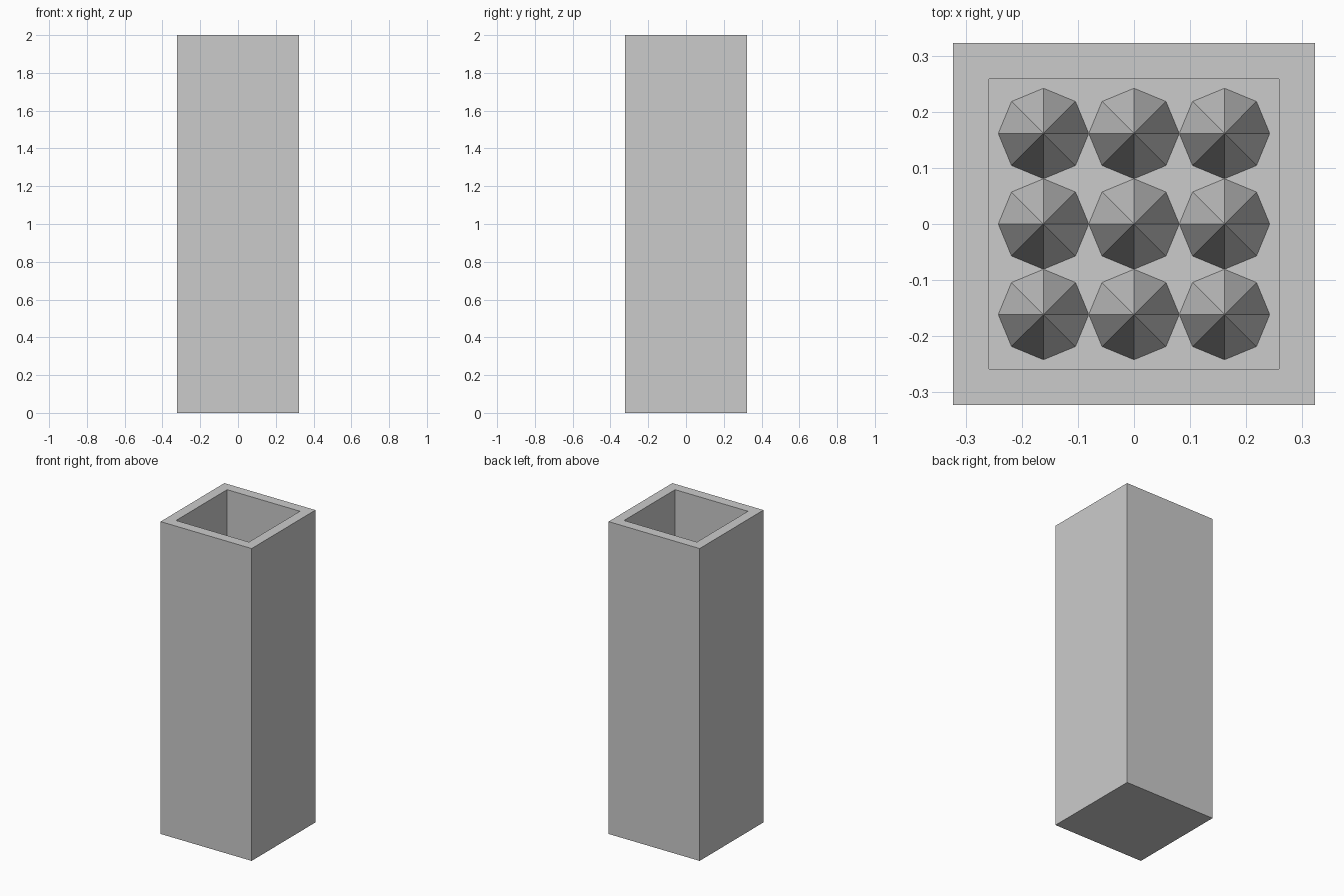
import bpy, bmesh
from mathutils import Matrix

if "Cube" in bpy.data.objects:
    bpy.data.objects.remove(bpy.data.objects["Cube"])

U = 2 / 3.1           # outer width; walls and floor are a tenth of it
H = 2.0
WALL = 0.1 * U
FLOOR = 0.1 * U
SPIKE_H = 0.46 * U
SPIKE_R = 0.125 * U


def make_object(name, bm):
    bmesh.ops.recalc_face_normals(bm, faces=bm.faces)
    mesh = bpy.data.meshes.new(name)
    bm.to_mesh(mesh)
    bm.free()
    obj = bpy.data.objects.new(name, mesh)
    bpy.context.collection.objects.link(obj)
    return obj


# Open-topped square shaft: inset the top face and push it down to the floor
bm = bmesh.new()
bmesh.ops.create_cube(bm, size=1, matrix=Matrix.Translation((0, 0, H / 2)) @ Matrix.Diagonal((U, U, H, 1)))
bm.faces.ensure_lookup_table()
top = max(bm.faces, key=lambda f: f.calc_center_median().z)
bmesh.ops.inset_region(bm, faces=[top], thickness=WALL, use_even_offset=True)
well = bmesh.ops.extrude_discrete_faces(bm, faces=[top])["faces"][0]
bmesh.ops.translate(bm, verts=well.verts, vec=(0, 0, FLOOR - H))
make_object("pit_shaft", bm)

# Three by three grid of eight-sided spikes standing on the pit floor
for row in range(3):
    for col in range(3):
        bm = bmesh.new()
        bmesh.ops.create_cone(bm, cap_ends=True, segments=8, radius1=SPIKE_R, radius2=0, depth=SPIKE_H)
        bmesh.ops.remove_doubles(bm, verts=bm.verts, dist=1e-5)
        spike = make_object(f"spike_{row}_{col}", bm)
        spike.location = ((col - 1) * 2 * SPIKE_R, (row - 1) * 2 * SPIKE_R, FLOOR + SPIKE_H / 2)
